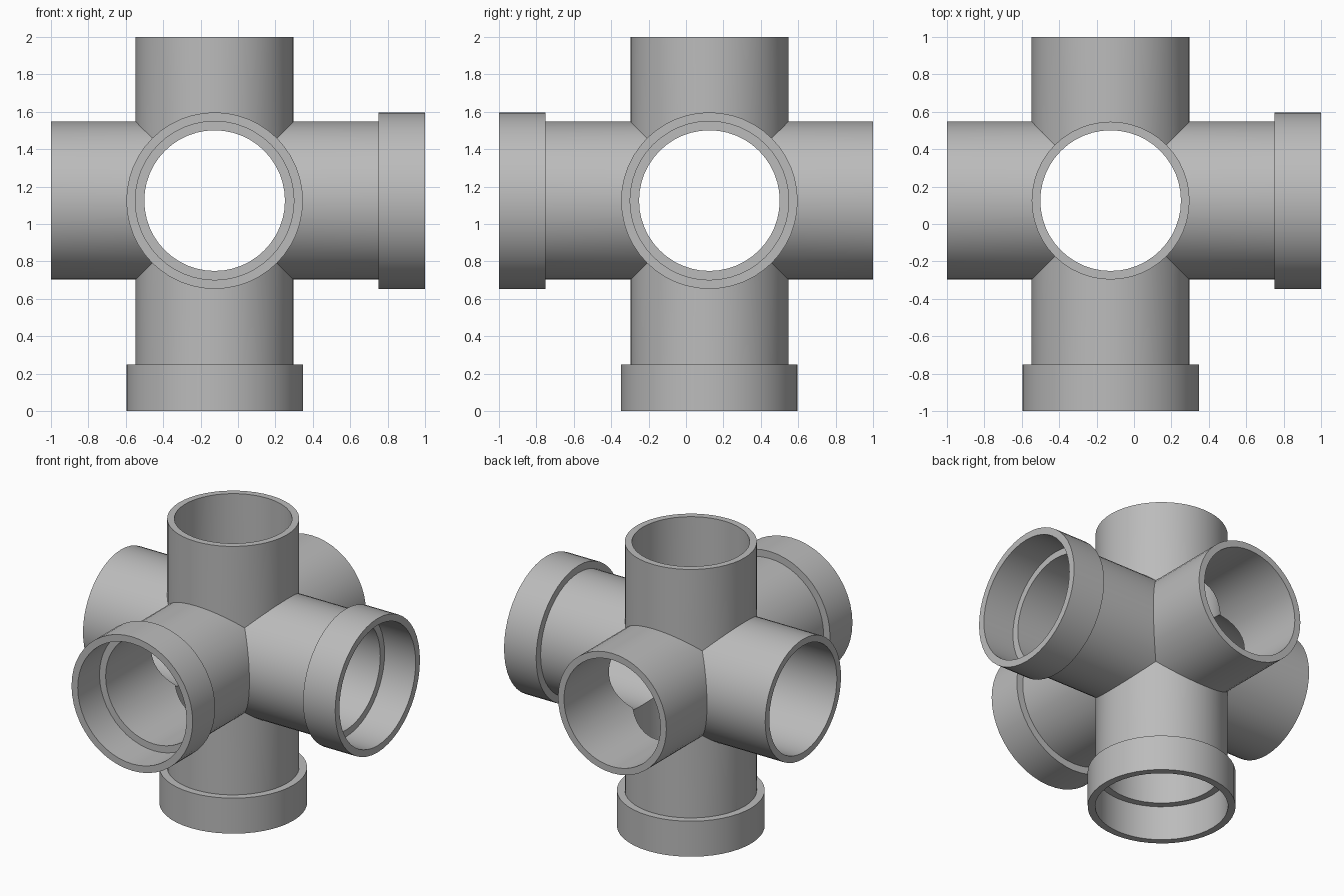
import bpy, bmesh, math
from mathutils import Vector, Matrix

cube = bpy.data.objects.get("Cube")
if cube:
    bpy.data.objects.remove(cube, do_unlink=True)

SIDES = 48
OUTER, BORE = 0.422, 0.376          # pipe radii
COLLAR, SOCKET = 0.472, 0.424       # socket radii
CENTRE = Vector((-0.125, 0.125, 1.125))
LONG, SHORT, DEPTH = 1.125, 0.875, 0.25

grey = bpy.data.materials.new("pipe_grey")
grey.use_nodes = True
colour = (0.5, 0.5, 0.5, 1)
grey.diffuse_color = colour
grey.node_tree.nodes["Principled BSDF"].inputs["Base Color"].default_value = colour

# Profiles run from the outer junction, over the rim, to the inner junction;
# None marks a ring mitred against the neighbouring arms.
plain = [(OUTER, None), (OUTER, SHORT), (BORE, SHORT), (BORE, None)]
step = LONG - DEPTH
socketed = [(OUTER, None), (OUTER, step), (COLLAR, step), (COLLAR, LONG),
            (SOCKET, LONG), (SOCKET, step + 0.008), (BORE, step + 0.008), (BORE, None)]


def add_arm(bm, direction, profile):
    """Sweep the profile round one axis, mitring the inner end at 45 degrees."""
    d = Vector(direction)
    u = Vector((d.y, d.z, d.x))
    v = d.cross(u)
    rings = []
    for radius, reach in profile:
        ring = []
        for i in range(SIDES):
            a = math.tau * i / SIDES
            c, s = math.cos(a), math.sin(a)
            along = radius * max(abs(c), abs(s)) if reach is None else reach
            ring.append(bm.verts.new(d * along + u * radius * c + v * radius * s))
        rings.append(ring)
    for r0, r1 in zip(rings, rings[1:]):
        for i in range(SIDES):
            j = (i + 1) % SIDES
            bm.faces.new((r0[i], r0[j], r1[j], r1[i]))


# Six-way body: three socketed arms opposite three plain ones
bm = bmesh.new()
for axis in ((1, 0, 0), (0, -1, 0), (0, 0, -1)):
    add_arm(bm, axis, socketed)
    add_arm(bm, [-k for k in axis], plain)
bmesh.ops.remove_doubles(bm, verts=bm.verts, dist=0.0005)
bmesh.ops.recalc_face_normals(bm, faces=bm.faces)
bm.transform(Matrix.Translation(CENTRE))

mesh = bpy.data.meshes.new("six_way_pipe_fitting")
bm.to_mesh(mesh)
bm.free()
mesh.materials.append(grey)
fitting = bpy.data.objects.new("six_way_pipe_fitting", mesh)
bpy.context.collection.objects.link(fitting)

# Smooth pipes with crisp rims and seams
bpy.ops.object.select_all(action='DESELECT')
fitting.select_set(True)
bpy.context.view_layer.objects.active = fitting
bpy.ops.object.shade_smooth_by_angle(angle=math.radians(30))
